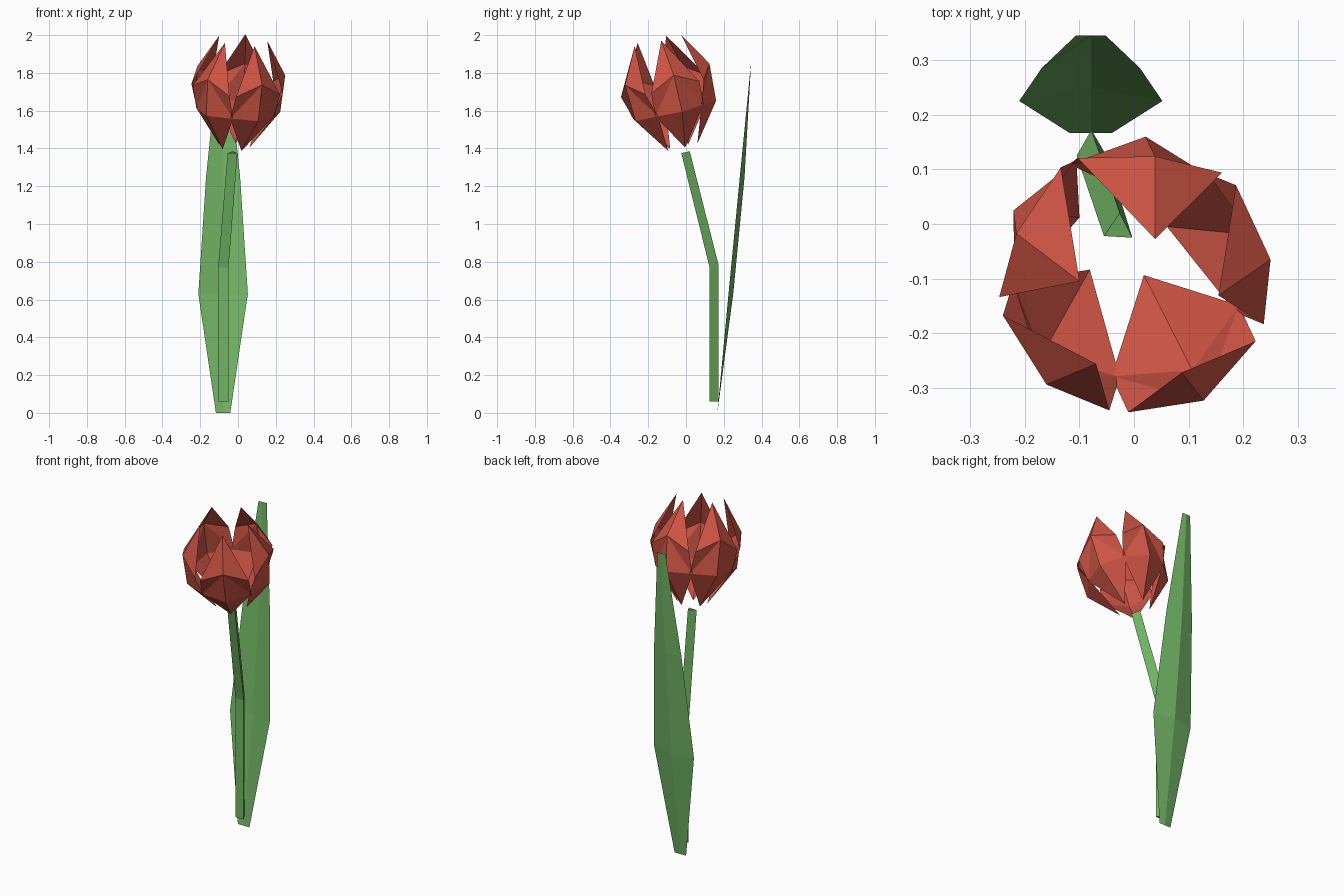
import bpy
from math import cos, sin, radians
from mathutils import Vector

if "Cube" in bpy.data.objects:
    bpy.data.objects.remove(bpy.data.objects["Cube"])


def material(name, rgb):
    m = bpy.data.materials.new(name)
    m.diffuse_color = (*rgb, 1)
    m.use_nodes = True
    m.node_tree.nodes["Principled BSDF"].inputs["Base Color"].default_value = m.diffuse_color
    return m


def add_mesh(name, verts, faces, mat):
    me = bpy.data.meshes.new(name)
    me.from_pydata([tuple(v) for v in verts], [], faces)
    me.materials.append(mat)
    ob = bpy.data.objects.new(name, me)
    bpy.context.collection.objects.link(ob)
    return ob


green = material("leaf_green", (0.17, 0.46, 0.13))
red = material("petal_red", (0.62, 0.09, 0.06))

# Stem: triangular tube, upright and then bending towards the front
rings = [
    [(-0.105, 0.125, 0.06), (-0.05, 0.125, 0.06), (-0.078, 0.172, 0.06)],
    [(-0.105, 0.125, 0.77), (-0.05, 0.125, 0.77), (-0.078, 0.172, 0.785)],
    [(-0.055, -0.022, 1.375), (-0.003, -0.025, 1.375), (-0.026, 0.02, 1.385)],
]
verts = [v for ring in rings for v in ring]
faces = [(2, 1, 0), (6, 7, 8)]
for r in range(2):
    for i in range(3):
        j = (i + 1) % 3
        faces.append((3 * r + i, 3 * r + j, 3 * r + 3 + j, 3 * r + 3 + i))
add_mesh("stem", verts, faces, green)

# Leaf: folded blade; rows of (half width, edge y, crease y, z)
rows = [(0.038, 0.166, 0.166, 0.0), (0.131, 0.225, 0.25, 0.63),
        (0.09, 0.285, 0.31, 1.25), (0.027, 0.345, 0.345, 1.86)]
verts, faces = [], []
cx = -0.079
for w, ye, yc, z in rows:
    verts += [(cx - w, ye, z), (cx, yc, z), (cx + w, ye, z)]
for r in range(3):
    for i in range(2):
        a = 3 * r + i
        faces.append((a, a + 1, a + 4, a + 3))
add_mesh("leaf", verts, faces, green)

# Petals: one cupped shape (radius, angle, height) turned around a tilted axis
petal = [(0.085, 0, 0.0), (0.217, -38, 0.205), (0.236, 0, 0.20), (0.217, 38, 0.205),
         (0.252, -32, 0.333), (0.247, 0, 0.40), (0.252, 32, 0.333), (0.135, 0, 0.585)]
petal_faces = [(0, 2, 1), (0, 3, 2), (1, 2, 5), (1, 5, 4),
               (2, 3, 5), (3, 6, 5), (4, 5, 7), (5, 6, 7)]
base = Vector((-0.023, -0.022, 1.407))
tilt = Vector((0, 0, 1)).rotation_difference(Vector((0.08, -0.24, 1)).normalized())
for k in range(5):
    verts = []
    for r, ang, h in petal:
        t = radians(-60.5 + 72 * k + ang)
        verts.append(base + tilt @ Vector((r * cos(t), r * sin(t), h)))
    add_mesh(f"petal_{k + 1}", verts, petal_faces, red)
